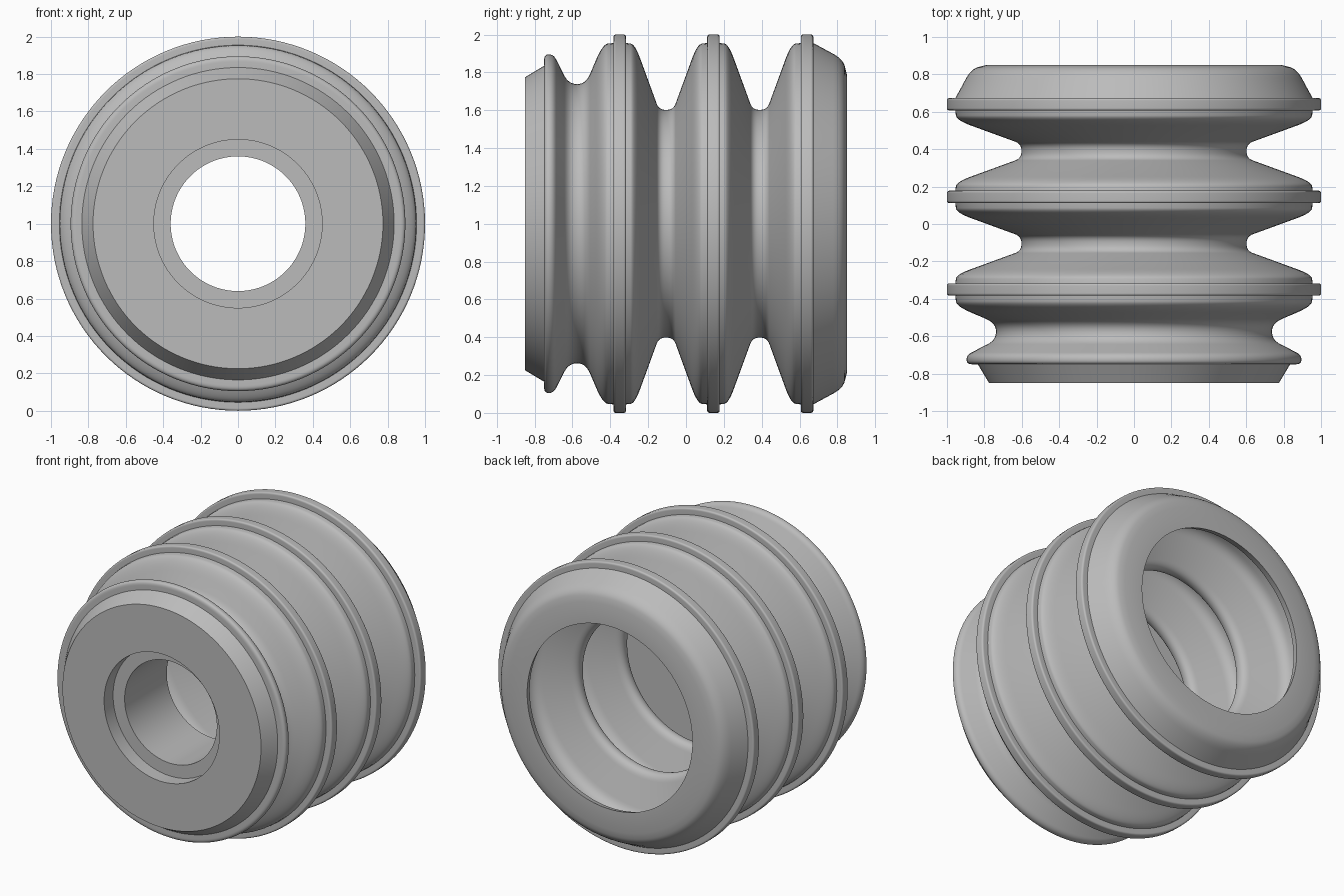
import bpy, bmesh, math
from mathutils import Vector

old = bpy.data.objects.get("Cube")
if old:
    bpy.data.objects.remove(old, do_unlink=True)

SIDES = 128
CENTRE_Z = 1.0
RINGS = (-0.35, 0.145, 0.64)
VALLEYS = (-0.105, 0.39)

rubber = bpy.data.materials.new("grey rubber")
rubber.use_nodes = True
GREY = (0.5, 0.5, 0.5, 1)
rubber.diffuse_color = GREY
rubber.node_tree.nodes["Principled BSDF"].inputs["Base Color"].default_value = GREY


def rounded(points, steps=8):
    """Closed (y, radius, rounding) outline with its marked corners rounded."""
    result = []
    for i, (y, r, cut) in enumerate(points):
        p = Vector((y, r))
        if not cut:
            result.append(p)
            continue
        before = Vector(points[i - 1][:2]) - p
        after = Vector(points[(i + 1) % len(points)][:2]) - p
        a = p + before.normalized() * min(cut, before.length * 0.49)
        b = p + after.normalized() * min(cut, after.length * 0.49)
        for k in range(steps + 1):
            t = k / steps
            result.append(a * (1 - t) ** 2 + p * 2 * t * (1 - t) + b * t * t)
    return result


def ring(y):
    """Raised narrow band around a fold."""
    w = 0.033
    return [(y - w, 0.955, 0), (y - w, 1, 0.014), (y + w, 1, 0.014), (y + w, 0.955, 0)]


def valley(y):
    """Outer groove between two folds."""
    return [(y - 0.165, 0.95, 0.085), (y - 0.038, 0.602, 0.035),
            (y + 0.038, 0.602, 0.035), (y + 0.165, 0.95, 0.085)]


def ridge(y):
    """Inside of a groove, seen in the cavity."""
    return [(y + 0.135, 0.84, 0.07), (y + 0.04, 0.545, 0.05),
            (y - 0.04, 0.545, 0.05), (y - 0.135, 0.84, 0.07)]


# Front collar and shallow groove
outline = [(-0.85, 0.36 + 0.09, 0), (-0.85, 0.775, 0), (-0.75, 0.835, 0),
           (-0.75, 0.895, 0.03), (-0.70, 0.895, 0.03),
           (-0.62, 0.738, 0.05), (-0.53, 0.738, 0.06), (-0.44, 0.95, 0.09)]
# Folds and grooves
for i, y in enumerate(RINGS):
    outline += ring(y)
    if i < len(VALLEYS):
        outline += valley(VALLEYS[i])
# Rear lip
outline += [(0.83, 0.87, 0.06), (0.85, 0.79, 0), (0.85, 0.645, 0), (0.8, 0.66, 0)]
# Cavity, floor, through hole and counterbore
outline += [(0.72, 0.84, 0.07)]
for y in reversed(VALLEYS):
    outline += ridge(y)
outline += [(-0.28, 0.84, 0), (-0.28, 0.36, 0), (-0.75, 0.36, 0), (-0.75, 0.45, 0)]

# Revolve the outline about the long axis
bm = bmesh.new()
profile = rounded(outline)
loops = []
for s in range(SIDES):
    a = math.tau * s / SIDES
    loops.append([bm.verts.new((p.y * math.cos(a), p.x, CENTRE_Z + p.y * math.sin(a)))
                  for p in profile])
n = len(profile)
for s in range(SIDES):
    here, there = loops[s], loops[(s + 1) % SIDES]
    for k in range(n):
        bm.faces.new((here[k], here[(k + 1) % n], there[(k + 1) % n], there[k]))
bmesh.ops.recalc_face_normals(bm, faces=bm.faces)

mesh = bpy.data.meshes.new("bellows_boot")
bm.to_mesh(mesh)
bm.free()
mesh.materials.append(rubber)
boot = bpy.data.objects.new("bellows_boot", mesh)
bpy.context.collection.objects.link(boot)
bpy.context.view_layer.objects.active = boot
boot.select_set(True)
bpy.ops.object.shade_smooth_by_angle(angle=math.radians(30))
